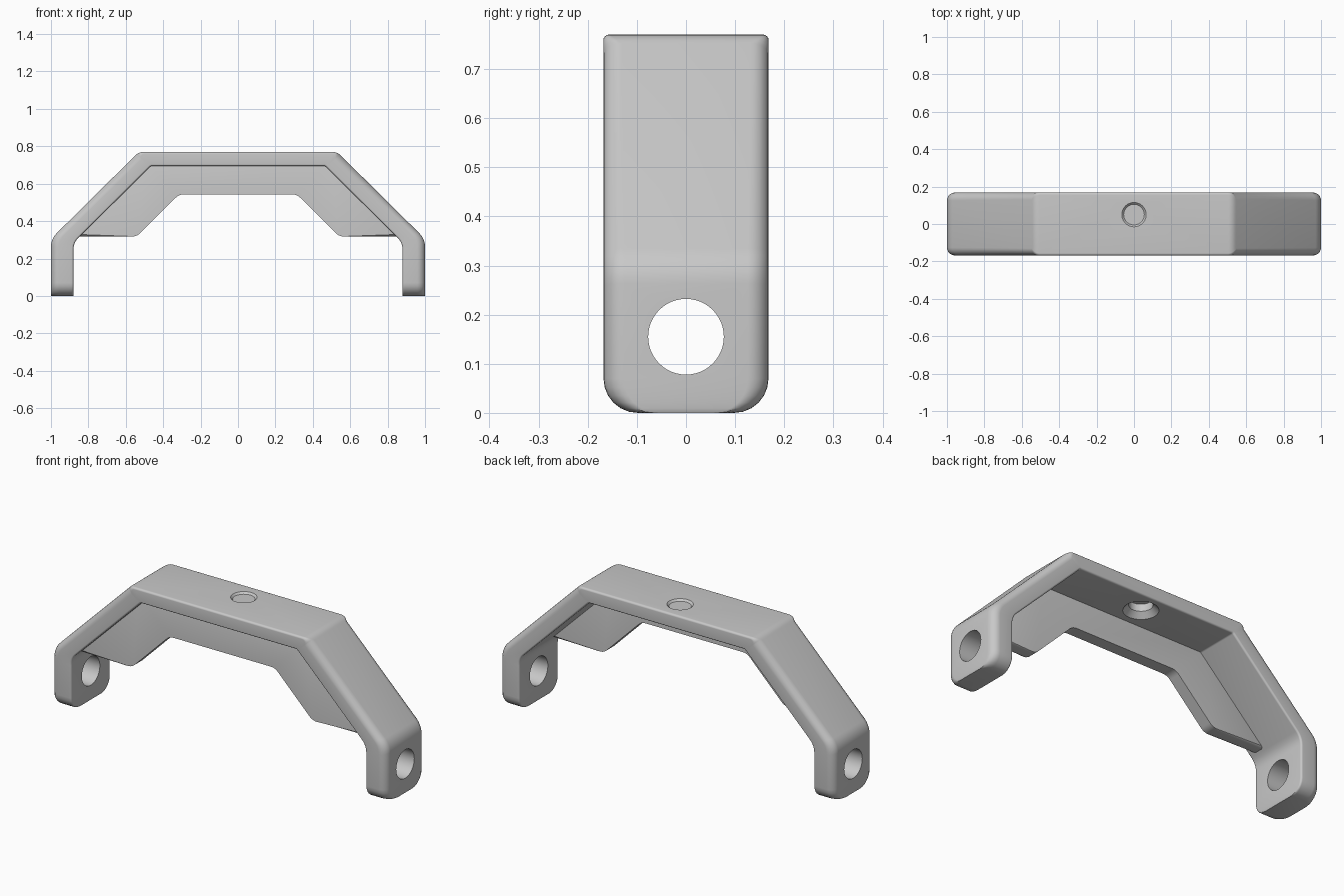
import bpy, bmesh, math
from mathutils import Vector, Matrix

if "Cube" in bpy.data.objects:
    bpy.data.objects.remove(bpy.data.objects["Cube"])

grey = bpy.data.materials.new("plain_grey")
grey.use_nodes = True
colour = (0.58, 0.58, 0.58, 1)
grey.diffuse_color = colour
grey.node_tree.nodes["Principled BSDF"].inputs["Base Color"].default_value = colour


def rounded(half, steps=5):
    """Mirror a half outline of (u, v, radius) in u and round its corners."""
    pts = half + [(-u, v, r) for u, v, r in reversed(half)]
    out = []
    for i, (u, v, r) in enumerate(pts):
        p = Vector((u, v))
        if r == 0:
            out.append(p)
            continue
        a = (Vector(pts[i - 1][:2]) - p).normalized()
        b = (Vector(pts[(i + 1) % len(pts)][:2]) - p).normalized()
        ang = a.angle(b)
        reach = r / math.tan(ang / 2)
        centre = p + (a + b).normalized() * (r / math.sin(ang / 2))
        start = p + a * reach - centre
        end = p + b * reach - centre
        for k in range(steps + 1):
            out.append(centre + start.lerp(end, k / steps).normalized() * r)
    return out


def finish(bm, name):
    bmesh.ops.recalc_face_normals(bm, faces=bm.faces)
    mesh = bpy.data.meshes.new(name)
    bm.to_mesh(mesh)
    bm.free()
    mesh.materials.append(grey)
    ob = bpy.data.objects.new(name, mesh)
    bpy.context.collection.objects.link(ob)
    return ob


def loft(rings):
    """Skin closed rings of equal length and cap both ends."""
    bm = bmesh.new()
    loops = [[bm.verts.new(co) for co in ring] for ring in rings]
    n = len(loops[0])
    for a, b in zip(loops, loops[1:]):
        for k in range(n):
            j = (k + 1) % n
            bm.faces.new((a[k], a[j], b[j], b[k]))
    bm.faces.new(loops[0])
    bm.faces.new(loops[-1])
    return bm


def activate(ob):
    bpy.ops.object.select_all(action='DESELECT')
    ob.select_set(True)
    bpy.context.view_layer.objects.active = ob


def cut(ob, centre, axis, r1, r2, depth):
    """Cut a round or conical hole."""
    bm = bmesh.new()
    turn = Matrix.Rotation(math.pi / 2, 4, 'Y') if axis == 'X' else Matrix()
    bmesh.ops.create_cone(bm, cap_ends=True, segments=48, radius1=r1, radius2=r2,
                          depth=depth, matrix=Matrix.Translation(centre) @ turn)
    cutter = finish(bm, "hole_cutter")
    cutter.hide_render = True
    mod = ob.modifiers.new("hole", 'BOOLEAN')
    mod.operation = 'DIFFERENCE'
    mod.solver = 'EXACT'
    mod.object = cutter
    activate(ob)
    bpy.ops.object.modifier_apply(modifier=mod.name)
    bpy.data.objects.remove(cutter)


WIDTH, TOP, FOOT = 0.168, 0.77, 0.07

# Outer and inner paths of the bent strap, with extra stops for the round feet
foot_stops = [FOOT * (1 - math.cos(math.radians(a))) for a in range(0, 91, 15)]
outer = rounded([(1, z, 0) for z in foot_stops] + [(1, 0.305, 0.1), (0.53, TOP, 0.06)])
inner = rounded([(0.88, z, 0) for z in foot_stops] + [(0.88, 0.285, 0.09), (0.465, 0.695, 0.015)])

# One rounded cross-section per stop; the fillet shrinks along the flat top
rings = []
for o, i in zip(outer, inner):
    drop = max(0, FOOT - o.y)
    half_width = WIDTH - FOOT + math.sqrt(FOOT ** 2 - drop ** 2)
    fillet = 0.012 + 0.03 * min(1, (TOP - o.y) / 0.02)
    thick = (i - o).length
    section = rounded([(half_width, 0, fillet), (half_width, thick, 0.01)])
    inward = (i - o).normalized()
    rings.append([(o.x + inward.x * s.y, s.x, o.y + inward.y * s.y) for s in section])
bracket = finish(loft(rings), "bracket_strap")

# Leg holes and countersunk top hole
for side in (-1, 1):
    cut(bracket, (side * 0.94, 0, 0.155), 'X', 0.077, 0.077, 0.3)
cut(bracket, (0, 0.05, 0.73), 'Z', 0.057, 0.057, 0.3)
cut(bracket, (0, 0.05, 0.705), 'Z', 0.1, 0.05, 0.05)
cut(bracket, (0, 0.05, 0.77), 'Z', 0.055, 0.075, 0.02)

# Stiffening rib under the strap, near the front
rib_outline = rounded([(0.5, 0.73, 0), (0.9, 0.34, 0), (0.9, 0.318, 0),
                       (0.54, 0.318, 0.06), (0.315, 0.543, 0.06)])
bm = loft([[(p.x, y, p.y) for p in rib_outline] for y in (-0.135, -0.07)])
rims = [e for e in bm.edges if abs(e.verts[0].co.y - e.verts[1].co.y) < 0.001]
bmesh.ops.bevel(bm, geom=rims, offset=0.012, segments=3, profile=0.5, affect='EDGES')
rib = finish(bm, "stiffening_rib")

for ob in (bracket, rib):
    activate(ob)
    bpy.ops.object.shade_smooth_by_angle(angle=math.radians(30))
